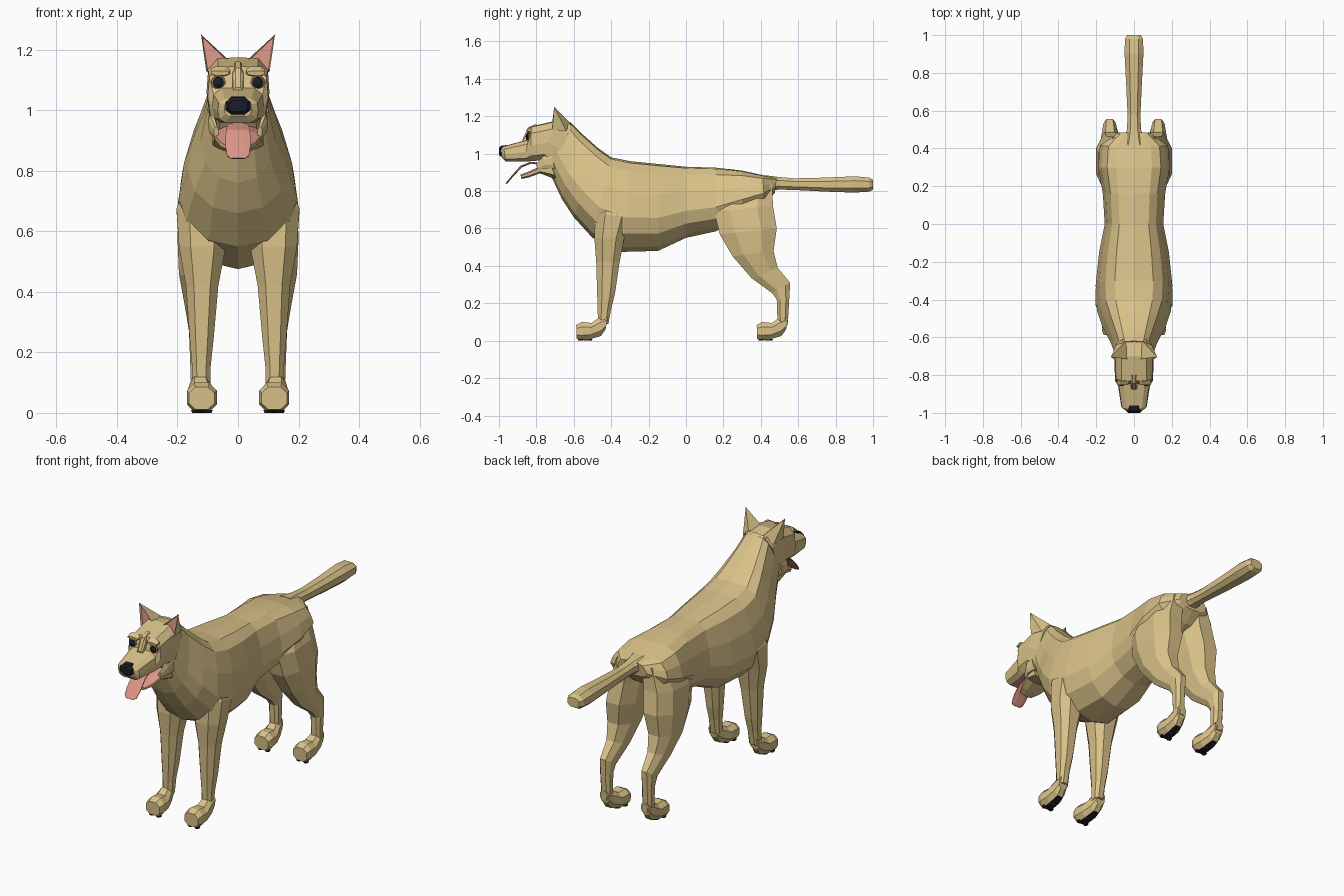
import bpy, bmesh, math
from mathutils import Vector


def material(name, rgb):
    m = bpy.data.materials.new(name)
    m.diffuse_color = (*rgb, 1)
    return m


FUR = material("tan_fur", (0.70, 0.54, 0.25))
PINK = material("pink_skin", (0.72, 0.30, 0.24))
DARK = material("dark_pad", (0.012, 0.012, 0.024))
BROWN = material("eyelid_brown", (0.22, 0.15, 0.06))

# Cross-sections: (fraction from first to second point, fraction of half width)
TORSO = [(0, 0), (.02, .5), (.11, .75), (.35, .91), (.62, 1), (.8, .87), (.95, .5), (1, 0)]
HEAD = [(0, 0), (.02, .65), (.2, .95), (.55, 1), (.85, .92), (1, .6), (1, 0)]
OCT = [(0, .5), (.27, 1), (.73, 1), (1, .5)]


def ring(a, b, x0, x1, prof):
    """Closed ring spanning (y, z) points a to b and widths x0 to x1."""
    c, h = (x0 + x1) / 2, (x1 - x0) / 2

    def pt(t, w):
        return (c + w * h, a[0] + (b[0] - a[0]) * t, a[1] + (b[1] - a[1]) * t)
    return [pt(t, w) for t, w in prof] + [pt(t, -w) for t, w in reversed(prof) if w]


def finish(name, bm, mats, mirror=False, rule=None):
    bmesh.ops.recalc_face_normals(bm, faces=bm.faces)
    bm.normal_update()
    if rule:
        for f in bm.faces:
            f.material_index = 1 if rule(f) else 0
    me = bpy.data.meshes.new(name)
    bm.to_mesh(me)
    bm.free()
    for m in mats:
        me.materials.append(m)
    ob = bpy.data.objects.new(name, me)
    bpy.context.collection.objects.link(ob)
    if mirror:
        ob.modifiers.new("Mirror", 'MIRROR')
    return ob


def loft(name, rows, prof, mats, mirror=False, rule=None):
    """Skin rows of (y0, z0, y1, z1, x0, x1); a missing x1 means symmetric."""
    bm = bmesh.new()
    rings = []
    for r in rows:
        x0, x1 = (r[4], r[5]) if len(r) == 6 else (-r[4], r[4])
        rings.append([bm.verts.new(p) for p in ring(r[:2], r[2:4], x0, x1, prof)])
    n = len(rings[0])
    for p, q in zip(rings, rings[1:]):
        for i in range(n):
            j = (i + 1) % n
            bm.faces.new((p[i], p[j], q[j], q[i]))
    bm.faces.new(rings[0])
    bm.faces.new(rings[-1])
    return finish(name, bm, mats, mirror, rule)


# Neck and torso
loft("torso", [
    (-.62, 1.17, -.73, .90, .10),
    (-.56, 1.11, -.665, .76, .125),
    (-.47, 1.03, -.60, .66, .165),
    (-.40, .98, -.50, .55, .195),
    (-.30, .96, -.34, .475, .203),
    (-.15, .945, -.15, .48, .185),
    (0, .93, 0, .55, .155),
    (.16, .925, .16, .585, .165),
    (.30, .91, .30, .66, .19),
    (.41, .885, .42, .73, .18),
    (.485, .87, .475, .79, .09)], TORSO, [FUR])

# Skull and muzzle, with a pink palate
loft("head", [
    (-.61, 1.16, -.71, .90, .098),
    (-.70, 1.175, -.765, .965, .104),
    (-.83, 1.145, -.83, .96, .10),
    (-.845, 1.075, -.86, .957, .085),
    (-.975, 1.04, -.965, .958, .067),
    (-.99, 1.03, -.985, .98, .045)], HEAD, [FUR, PINK],
    rule=lambda f: f.normal.z < -.9 and f.calc_center_median().y > -.95)

# Ridge running between the eyes
loft("nose_bridge", [
    (-.80, 1.16, -.80, 1.08, .018),
    (-.845, 1.14, -.845, 1.06, .018),
    (-.875, 1.075, -.87, 1.05, .016)], OCT, [FUR])

# Brow ridges and cheek flaps at the mouth corners
loft("brow", [
    (-.83, 1.145, -.82, 1.11, .025, .09),
    (-.852, 1.13, -.85, 1.115, .03, .09)], OCT, [FUR], mirror=True)
loft("cheek", [
    (-.72, 1.0, -.70, .92, .06, .098),
    (-.765, .985, -.755, .92, .075, .097),
    (-.80, .945, -.795, .91, .065, .08)], OCT, [FUR], mirror=True)

loft("nose", [
    (-.96, 1.046, -.96, .985, .04),
    (-.99, 1.042, -.99, .985, .041),
    (-1.0, 1.032, -1.0, .995, .032)], OCT, [DARK])

# Lower jaw with a pink floor
loft("lower_jaw", [
    (-.73, .955, -.69, .86, .085),
    (-.785, .93, -.78, .895, .077),
    (-.84, .905, -.84, .873, .06),
    (-.885, .888, -.88, .865, .038)], OCT, [FUR, PINK],
    rule=lambda f: f.normal.z > .8)

# Tongue hanging out over the jaw
loft("tongue", [
    (-.75, .945, -.75, .935, .03),
    (-.83, .957, -.827, .947, .035),
    (-.885, .935, -.877, .927, .04),
    (-.93, .885, -.922, .88, .042),
    (-.957, .852, -.95, .846, .036),
    (-.965, .842, -.959, .838, .022)], OCT, [PINK])

# Eyes with a dark brown lid ring
for name, rad, y, flat, mat in (("eye", .019, -.846, .6, DARK), ("eyelid", .026, -.838, .45, BROWN)):
    bm = bmesh.new()
    bmesh.ops.create_uvsphere(bm, u_segments=10, v_segments=6, radius=rad)
    for v in bm.verts:
        v.co = Vector((v.co.x + .065, v.co.y * flat + y, v.co.z + 1.092))
    finish(name, bm, [mat], mirror=True)

# Pointed ears: fur shell with an inset pink front
bm = bmesh.new()
outer, inner, tip, back, low = [bm.verts.new(p) for p in (
    (.105, -.715, 1.13), (.03, -.715, 1.165), (.122, -.705, 1.25),
    (.045, -.62, 1.165), (.095, -.64, 1.12))]
front = bm.faces.new((outer, inner, tip))
for f in ((inner, back, tip), (back, low, tip), (low, outer, tip), (outer, low, back, inner)):
    bm.faces.new(f)
bmesh.ops.recalc_face_normals(bm, faces=bm.faces)
bmesh.ops.inset_region(bm, faces=[front], thickness=.008, depth=-.012)
pink_face = front
finish("ear", bm, [FUR, PINK], mirror=True, rule=lambda f: f == pink_face)

# Legs: front edge, rear edge, inner and outer x
loft("front_leg", [
    (-.44, .80, -.30, .78, .05, .165),
    (-.485, .68, -.29, .66, .035, .203),
    (-.49, .55, -.33, .55, .04, .195),
    (-.48, .42, -.355, .42, .065, .172),
    (-.475, .25, -.38, .25, .08, .16),
    (-.472, .15, -.40, .17, .09, .152),
    (-.47, .08, -.415, .09, .092, .15)], OCT, [FUR], mirror=True)
loft("hind_leg", [
    (.20, .82, .46, .85, .02, .14),
    (.15, .69, .465, .72, .02, .187),
    (.18, .57, .485, .60, .035, .20),
    (.25, .45, .468, .48, .06, .195),
    (.35, .335, .49, .39, .08, .175),
    (.46, .255, .557, .31, .095, .162),
    (.485, .22, .552, .22, .10, .16),
    (.49, .08, .543, .08, .10, .155)], OCT, [FUR], mirror=True)

# Paws with dark soles
for name, dy in (("front_paw", -.965), ("hind_paw", 0)):
    rows = [
        (.548, .13, .535, .06, .10, .155),
        (.495, .12, .51, .025, .09, .16),
        (.46, .095, .45, .008, .075, .167),
        (.41, .10, .40, .002, .07, .169),
        (.378, .085, .38, .012, .078, .162)]
    loft(name, [(a + dy, b, c + dy, d, e, f) for a, b, c, d, e, f in rows], OCT,
         [FUR, DARK], mirror=True, rule=lambda f: f.normal.z < -.85)
    # Heel and toe pads under the sole
    bm = bmesh.new()
    for x, y, r in ((.12, .44, .025), (.098, .402, .016), (.141, .402, .016)):
        res = bmesh.ops.create_cone(bm, cap_ends=True, segments=6, radius1=r * .8, radius2=r, depth=.009)
        bmesh.ops.translate(bm, verts=res["verts"], vec=(x, y + dy, .0045))
    finish(name + "_pads", bm, [DARK], mirror=True)

# Straight tail with a rounded end
loft("tail", [
    (.42, .885, .42, .80, .06),
    (.50, .875, .50, .808, .037),
    (.58, .868, .58, .806, .034),
    (.75, .872, .75, .797, .042),
    (.90, .879, .90, .792, .05),
    (.98, .872, .98, .797, .048),
    (1.0, .86, 1.0, .808, .036)], OCT, [FUR])
